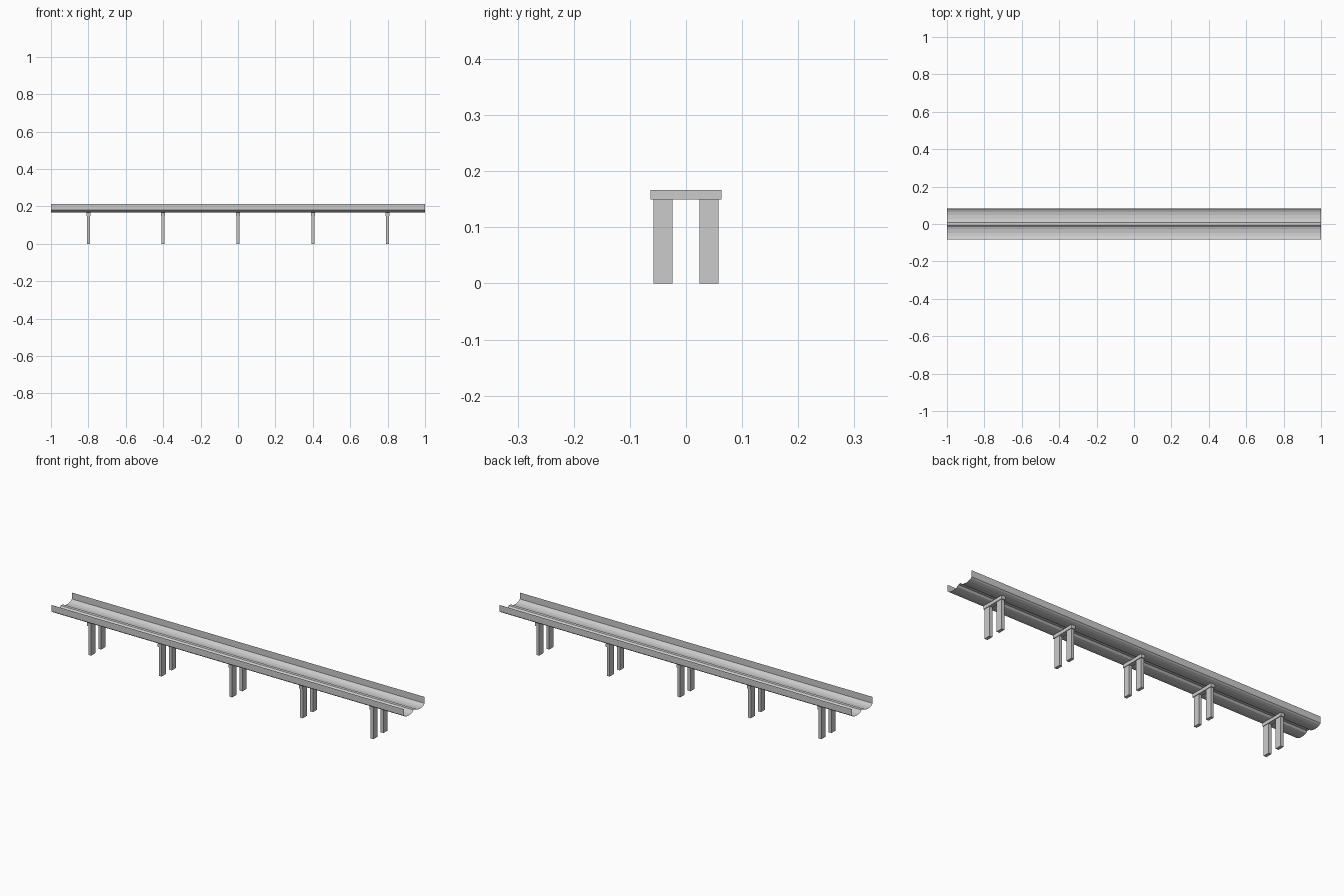
import bpy, bmesh

if "Cube" in bpy.data.objects:
    bpy.data.objects.remove(bpy.data.objects["Cube"])


def mesh_object(name, bm):
    me = bpy.data.meshes.new(name)
    bm.to_mesh(me)
    bm.free()
    ob = bpy.data.objects.new(name, me)
    bpy.context.collection.objects.link(ob)
    return ob


def box(name, x, y, z):
    bm = bmesh.new()
    bmesh.ops.create_cube(bm, size=1)
    for v in bm.verts:
        v.co = [r[0] + (c + 0.5) * (r[1] - r[0]) for c, r in zip(v.co, (x, y, z))]
    return mesh_object(name, bm)


# Thin guideway deck: half section (y, z), mirrored about the central ridge
half = [(0.083, 0.214), (0.083, 0.181), (0.076, 0.175), (0.064, 0.170),
        (0.048, 0.168), (0.028, 0.170), (0.016, 0.174), (0.008, 0.182)]
section = half + [(-y, z) for y, z in reversed(half)]
bm = bmesh.new()
rows = [[bm.verts.new((x, y, z)) for y, z in section] for x in (-1, 1)]
for i in range(len(section) - 1):
    bm.faces.new((rows[0][i], rows[0][i + 1], rows[1][i + 1], rows[1][i]))
bmesh.ops.recalc_face_normals(bm, faces=bm.faces)
mesh_object("trough_deck", bm)

# Five twin-column supports with cap beams
for i in range(5):
    x = -0.8 + 0.4 * i
    box(f"cap_beam_{i}", (x - 0.011, x + 0.011), (-0.063, 0.063), (0.15, 0.167))
    for s, side in ((-1, "front"), (1, "back")):
        y = sorted((s * 0.024, s * 0.058))
        box(f"{side}_column_{i}", (x - 0.008, x + 0.008), y, (0, 0.15))
